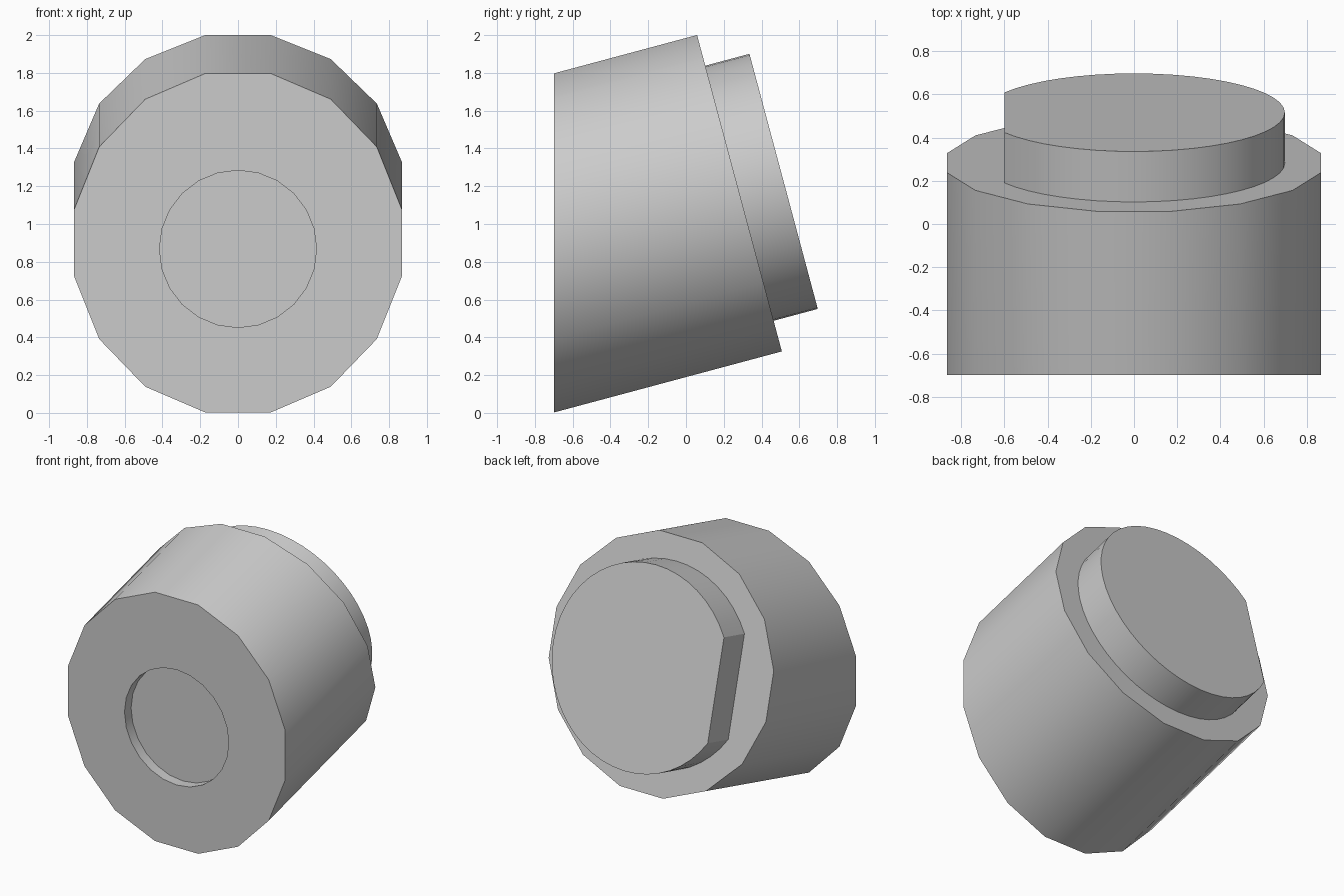
import bpy, bmesh
from math import sin, cos, tan, radians, acos, tau
from mathutils import Vector

cube = bpy.data.objects.get("Cube")
if cube:
    bpy.data.objects.remove(cube, do_unlink=True)

TILT = radians(15)
AXIS = Vector((0, cos(TILT), sin(TILT)))
UP = Vector((0, -sin(TILT), cos(TILT)))
SIDE = Vector((1, 0, 0))
BACK = Vector((0, 0.283, 1.163))      # centre of the tilted back face
FRONT_Y = -0.7

grey = bpy.data.materials.new("plain grey")
grey.use_nodes = True
grey.diffuse_color = (0.6, 0.6, 0.6, 1)
grey.node_tree.nodes["Principled BSDF"].inputs["Base Color"].default_value = grey.diffuse_color


def loop(bm, points):
    """Closed ring of vertices and edges."""
    verts = [bm.verts.new(p) for p in points]
    edges = [bm.edges.new((v, verts[i - 1])) for i, v in enumerate(verts)]
    return verts, edges


def wall(bm, a, b):
    """Quads joining two rings of equal count."""
    for i in range(len(a)):
        bm.faces.new((a[i - 1], a[i], b[i], b[i - 1]))


def finish(bm, name):
    bmesh.ops.recalc_face_normals(bm, faces=bm.faces)
    mesh = bpy.data.meshes.new(name)
    bm.to_mesh(mesh)
    bm.free()
    mesh.materials.append(grey)
    obj = bpy.data.objects.new(name, mesh)
    bpy.context.collection.objects.link(obj)
    bpy.ops.object.select_all(action="DESELECT")
    obj.select_set(True)
    bpy.context.view_layer.objects.active = obj
    bpy.ops.object.shade_smooth_by_angle(angle=radians(30))


# Sixteen-sided tilted body, sliced upright at the front, with a round recess
bm = bmesh.new()
angles = [tau * (i + 0.5) / 16 for i in range(16)]
back_pts = [BACK + 0.884 * (SIDE * cos(a) + UP * sin(a)) for a in angles]
front_pts = [p - AXIS * ((p.y - FRONT_Y) / AXIS.y) for p in back_pts]
back, _ = loop(bm, back_pts)
front, front_edges = loop(bm, front_pts)
hole = [Vector((0.416 * cos(tau * i / 24), FRONT_Y, 0.868 + 0.416 * sin(tau * i / 24)))
        for i in range(24)]
rim, rim_edges = loop(bm, hole)
floor, _ = loop(bm, [p + Vector((0, 0.075, 0)) for p in hole])
bm.faces.new(back)
bm.faces.new(floor)
wall(bm, front, back)
wall(bm, rim, floor)
bmesh.ops.triangle_fill(bm, edges=front_edges + rim_edges, use_beauty=True)
finish(bm, "body")

# Round boss on the back, with one flat side
bm = bmesh.new()
radius, flat_x, steps = 0.699, -0.6, 40
end = acos(flat_x / radius)
arc = [radius * (SIDE * cos(a) + UP * sin(a))
       for a in (end * (2 * i / steps - 1) for i in range(steps + 1))]
base, _ = loop(bm, [BACK - AXIS * 0.01 + p for p in arc])
cap, _ = loop(bm, [BACK + AXIS * 0.242 + p for p in arc])
wall(bm, base, cap)
bm.faces.new(base)
bm.faces.new(cap)
finish(bm, "back_boss")
